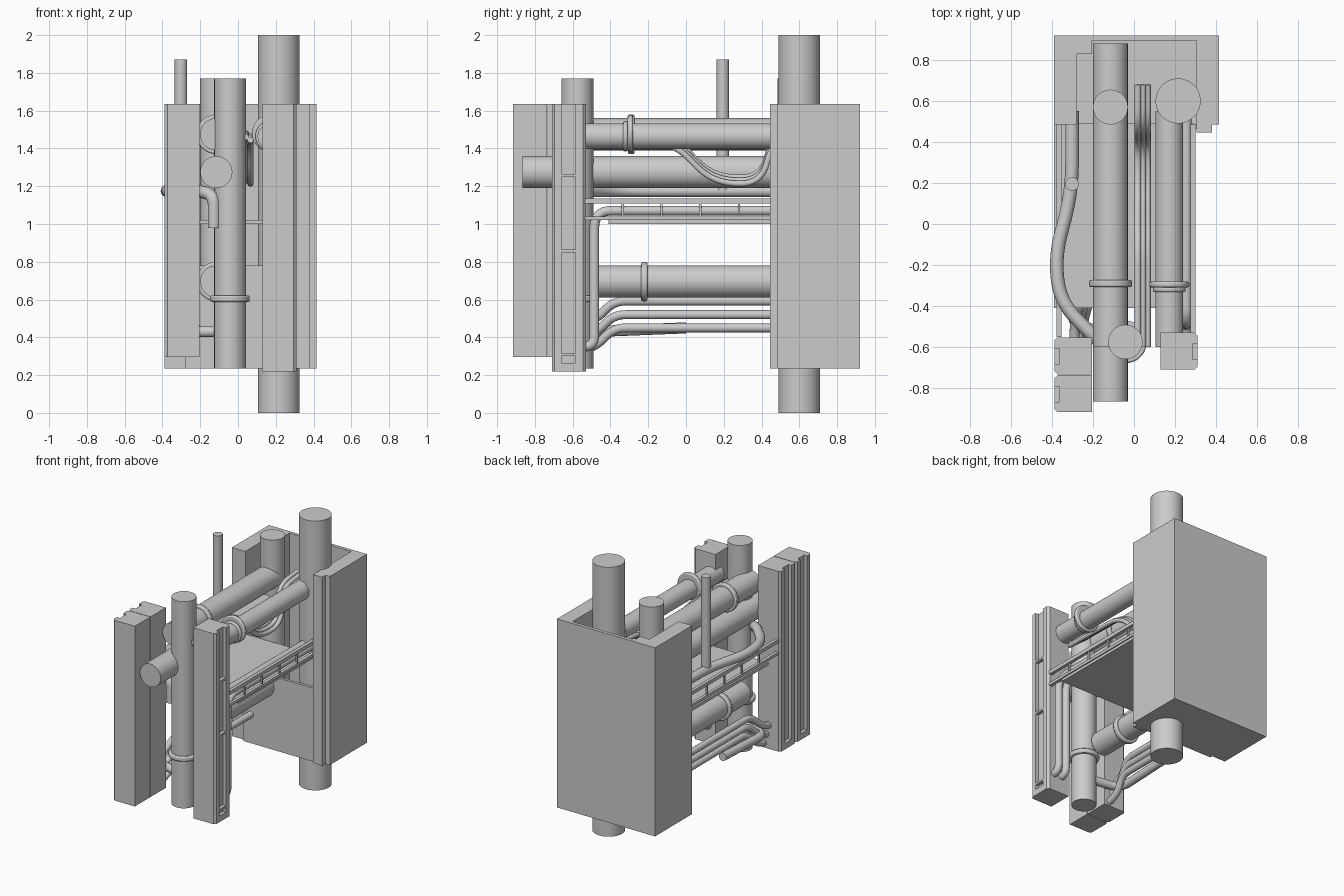
import bpy, bmesh, math
from mathutils import Vector

if "Cube" in bpy.data.objects:
    bpy.data.objects.remove(bpy.data.objects["Cube"])


def finish(ob, smooth=False):
    bpy.ops.object.select_all(action='DESELECT')
    ob.select_set(True)
    bpy.context.view_layer.objects.active = ob
    if smooth:
        bpy.ops.object.shade_smooth_by_angle(angle=math.radians(35))
    return ob


def prism(name, outline, z0, z1):
    bm = bmesh.new()
    face = bm.faces.new([bm.verts.new((x, y, z0)) for x, y in outline])
    ext = bmesh.ops.extrude_face_region(bm, geom=[face])
    top = [v for v in ext['geom'] if isinstance(v, bmesh.types.BMVert)]
    bmesh.ops.translate(bm, verts=top, vec=(0, 0, z1 - z0))
    bmesh.ops.recalc_face_normals(bm, faces=bm.faces)
    me = bpy.data.meshes.new(name)
    bm.to_mesh(me)
    bm.free()
    ob = bpy.data.objects.new(name, me)
    bpy.context.collection.objects.link(ob)
    return ob


def box(name, x0, x1, y0, y1, z0, z1):
    return prism(name, [(x0, y0), (x1, y0), (x1, y1), (x0, y1)], z0, z1)


def pipe(name, a, b, r):
    a, b = Vector(a), Vector(b)
    d = b - a
    bpy.ops.mesh.primitive_cylinder_add(vertices=48, radius=r, depth=d.length, location=(a + b) / 2,
                                        rotation=d.to_track_quat('Z', 'Y').to_euler())
    bpy.context.object.name = name
    return finish(bpy.context.object, True)


def flange(name, centre, axis, r, w=0.034):
    c, d = Vector(centre), Vector(axis) * w / 2
    ob = pipe(name, c - d, c + d, r)
    bev = ob.modifiers.new("rounding", 'BEVEL')
    bev.width, bev.segments, bev.limit_method = 0.008, 2, 'ANGLE'
    return ob


def tube(name, pts, r, bend=0.07):
    """Round tube along a path whose corners are filleted."""
    p = [Vector(q) for q in pts]
    path = [p[0]]
    for a, b, c in zip(p, p[1:], p[2:]):
        k = min(bend, (a - b).length * 0.49, (c - b).length * 0.49)
        s, e = b + (a - b).normalized() * k, b + (c - b).normalized() * k
        for i in range(9):
            t = i / 8
            path.append(s * (1 - t) ** 2 + b * 2 * t * (1 - t) + e * t * t)
    path.append(p[-1])
    cu = bpy.data.curves.new(name, 'CURVE')
    cu.dimensions, cu.bevel_depth, cu.bevel_resolution, cu.use_fill_caps = '3D', r, 5, True
    sp = cu.splines.new('POLY')
    sp.points.add(len(path) - 1)
    for q, v in zip(sp.points, path):
        q.co = (*v, 1)
    ob = bpy.data.objects.new(name, cu)
    bpy.context.collection.objects.link(ob)
    finish(ob)
    bpy.ops.object.convert(target='MESH')
    return finish(bpy.context.object, True)


# Rear housing: open at the top, with a low front panel
Z0, Z1 = 0.235, 1.635
prism("housing_wall", [(-0.39, 0.485), (-0.28, 0.485), (-0.28, 0.83), (-0.205, 0.83), (-0.205, 0.895),
                       (0.305, 0.895), (0.305, 0.445), (0.38, 0.445), (0.38, 0.485), (0.415, 0.485),
                       (0.415, 0.92), (-0.39, 0.92)], Z0, Z1)
box("housing_floor", -0.28, 0.305, 0.485, 0.895, Z0, Z0 + 0.02)
box("housing_front_panel", -0.28, 0.305, 0.465, 0.485, Z0, 0.78)
box("shelf_plate", -0.39, 0.29, -0.41, 0.49, 1.0, 1.02)

# Channel posts at the front, recess on the outer side
def post(name, xin, xout, y0, y1, z0, rib_heights):
    s = 1 if xout > xin else -1
    c = 0.015
    r0, r1, d = y0 + 0.05, y1 - 0.055, xout - s * 0.025
    outline = [(xin, y0), (xout - s * c, y0), (xout, y0 + c), (xout, r0), (d, r0), (d, r1),
               (xout, r1), (xout, y1 - c), (xout - s * c, y1), (xin, y1)]
    prism(name, outline, z0, 1.635)
    xs = sorted((d, xout))
    box(name + "_foot", *xs, r0, r1, z0, z0 + 0.045)
    for z in rib_heights:
        box(name + "_rib", *xs, r0, r1, z, z + 0.015)

post("right_post", 0.13, 0.31, -0.71, -0.53, 0.22, (0.30, 0.85, 1.25))
post("left_front_post", -0.205, -0.388, -0.917, -0.737, 0.297, ())
post("left_rear_post", -0.205, -0.388, -0.733, -0.553, 0.297, ())

# Vertical pipes
pipe("main_riser", (0.215, 0.6, 0), (0.215, 0.6, 2), 0.11)
pipe("rear_riser", (-0.115, 0.57, Z0), (-0.115, 0.57, 1.77), 0.085)
pipe("front_riser", (-0.042, -0.575, Z0), (-0.042, -0.575, 1.77), 0.084)
flange("front_riser_flange", (-0.042, -0.575, 0.605), (0, 0, 1), 0.104)

# Horizontal pipes
pipe("top_pipe", (-0.115, -0.6, 1.475), (-0.115, 0.57, 1.475), 0.085)
flange("top_pipe_flange", (-0.115, -0.29, 1.475), (0, 1, 0), 0.105)
pipe("middle_pipe", (-0.115, -0.865, 1.275), (-0.115, 0.88, 1.275), 0.085)
pipe("lower_pipe", (-0.115, -0.48, 0.695), (-0.115, 0.57, 0.695), 0.085)
flange("lower_pipe_flange", (-0.115, -0.22, 0.695), (0, 1, 0), 0.104)
pipe("right_pipe", (0.172, -0.6, 1.465), (0.172, 0.55, 1.465), 0.068)
flange("right_pipe_flange", (0.172, -0.32, 1.465), (0, 1, 0), 0.08, 0.025)
flange("right_pipe_collar", (0.172, -0.295, 1.48), (0, 1, 0), 0.098, 0.028)

# Curving drain pipe on the left with a vent standing on it
tube("drain_pipe", [(-0.302, 0.55, 1.175), (-0.302, 0.16, 1.175), (-0.385, -0.16, 1.175),
                    (-0.36, -0.38, 1.175), (-0.2, -0.545, 1.175), (-0.127, -0.61, 1.15),
                    (-0.127, -0.61, 0.98)], 0.033, 0.14)
pipe("vent_pipe", (-0.302, 0.195, 1.175), (-0.302, 0.195, 1.87), 0.033)

# Ladder frames along both sides
for side, x in (("right", 0.287), ("left", -0.365)):
    box(side + "_ladder_top_rail", x - 0.012, x + 0.012, -0.55, 0.485, 1.108, 1.135)
    box(side + "_ladder_bottom_rail", x - 0.012, x + 0.012, -0.55, 0.485, 1.02, 1.04)
    for y in (-0.335, -0.13, 0.075, 0.28):
        box(side + "_ladder_rung", x - 0.006, x + 0.006, y - 0.006, y + 0.006, 1.03, 1.12)

# Conduits lying on the shelf and dropping to the right post
for x in (0.19, 0.255):
    tube("shelf_conduit", [(x, 0.55, 1.07), (x, -0.485, 1.07), (x, -0.485, 0.35), (x, -0.6, 0.35)], 0.026, 0.09)

# Stacked low conduits bending down into the left post
for i, z in enumerate((0.45, 0.52, 0.592)):
    x = -0.22 - 0.02 * i
    tube("low_conduit", [(x, 0.48, z), (x, -0.38, z), (x - 0.03, -0.48, z - 0.1),
                         (x - 0.03, -0.6, z - 0.13)], 0.024, 0.06)
tube("low_branch_conduit", [(-0.3, 0.0, 0.45), (-0.3, -0.5, 0.43), (-0.06, -0.54, 0.43)], 0.03, 0.09)

# Hanging cable bundle in the middle
for i, x in enumerate((0.018, 0.042, 0.066)):
    dz = -0.016 * (i - 1)
    tube("hanging_cable", [(x, -0.6, 1.46 + dz), (x, -0.07, 1.45 + dz), (x, 0.14, 1.235 + dz),
                           (x, 0.4, 1.225 + dz), (x, 0.46, 1.46 + dz), (x, 0.68, 1.48 + dz)],
         0.016, 0.12)
